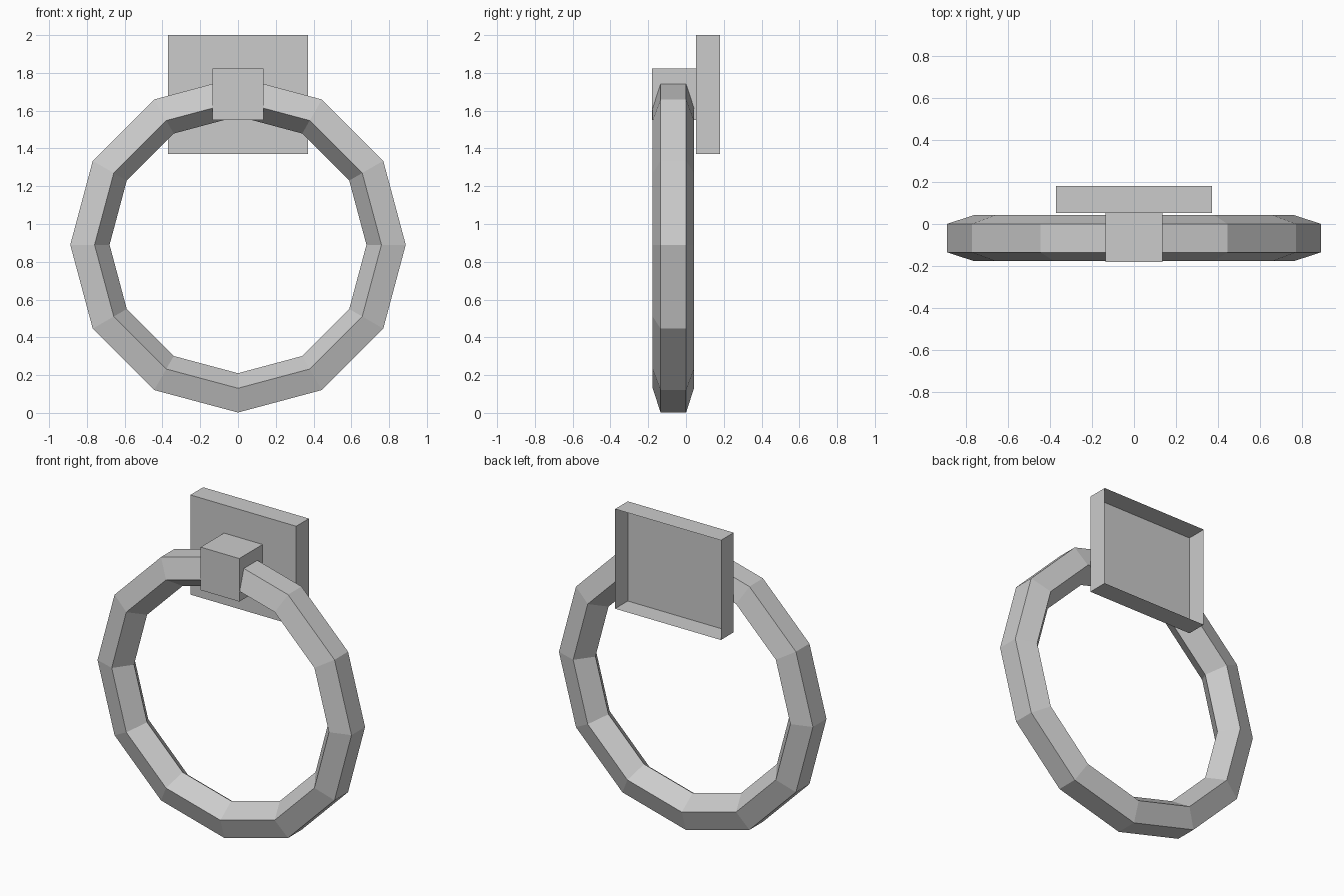
import bpy, bmesh
from math import pi, sin, cos
from mathutils import Matrix, Vector

cube = bpy.data.objects.get("Cube")
if cube:
    bpy.data.objects.remove(cube, do_unlink=True)

grey = bpy.data.materials.new("grey metal")
grey.use_nodes = True
colour = (0.6, 0.6, 0.6, 1)
grey.diffuse_color = colour
grey.node_tree.nodes["Principled BSDF"].inputs["Base Color"].default_value = colour


def finish(name, bm):
    mesh = bpy.data.meshes.new(name)
    bm.to_mesh(mesh)
    bm.free()
    mesh.materials.append(grey)
    bpy.context.collection.objects.link(bpy.data.objects.new(name, mesh))


def open_backed_box(name, half_width, y0, y1, z0, z1):
    """Box whose rear (+y) side is left open."""
    bm = bmesh.new()
    size = Vector((2 * half_width, y1 - y0, z1 - z0))
    centre = Vector((0, (y0 + y1) / 2, (z0 + z1) / 2))
    bmesh.ops.create_cube(bm, size=1, matrix=Matrix.Translation(centre) @ Matrix.Diagonal(size.to_4d()))
    bm.normal_update()
    rear = [f for f in bm.faces if f.normal.y > 0.9]
    bmesh.ops.delete(bm, geom=rear, context='FACES_ONLY')
    finish(name, bm)


# Twelve-sided ring: a pentagon section, flat side outward, spun about y
SIDES, MAJOR, MINOR = 12, 0.795, 0.115
bm = bmesh.new()
section = []
for i in range(5):
    a = pi / 5 + i * 2 * pi / 5
    section.append(bm.verts.new((MAJOR + MINOR * cos(a), -0.067 + MINOR * sin(a), 0.89)))
edges = [bm.edges.new((section[i], section[(i + 1) % 5])) for i in range(5)]
bmesh.ops.spin(bm, geom=section + edges, cent=(0, 0, 0.89), axis=(0, 1, 0),
               angle=2 * pi, steps=SIDES, use_merge=False)
bmesh.ops.remove_doubles(bm, verts=bm.verts, dist=0.0005)
bmesh.ops.recalc_face_normals(bm, faces=bm.faces)
finish("pull_ring", bm)

# Wall plate and the block that holds the ring
open_backed_box("back_plate", 0.37, 0.053, 0.18, 1.37, 2.0)
open_backed_box("ring_holder", 0.135, -0.18, 0.053, 1.55, 1.822)
